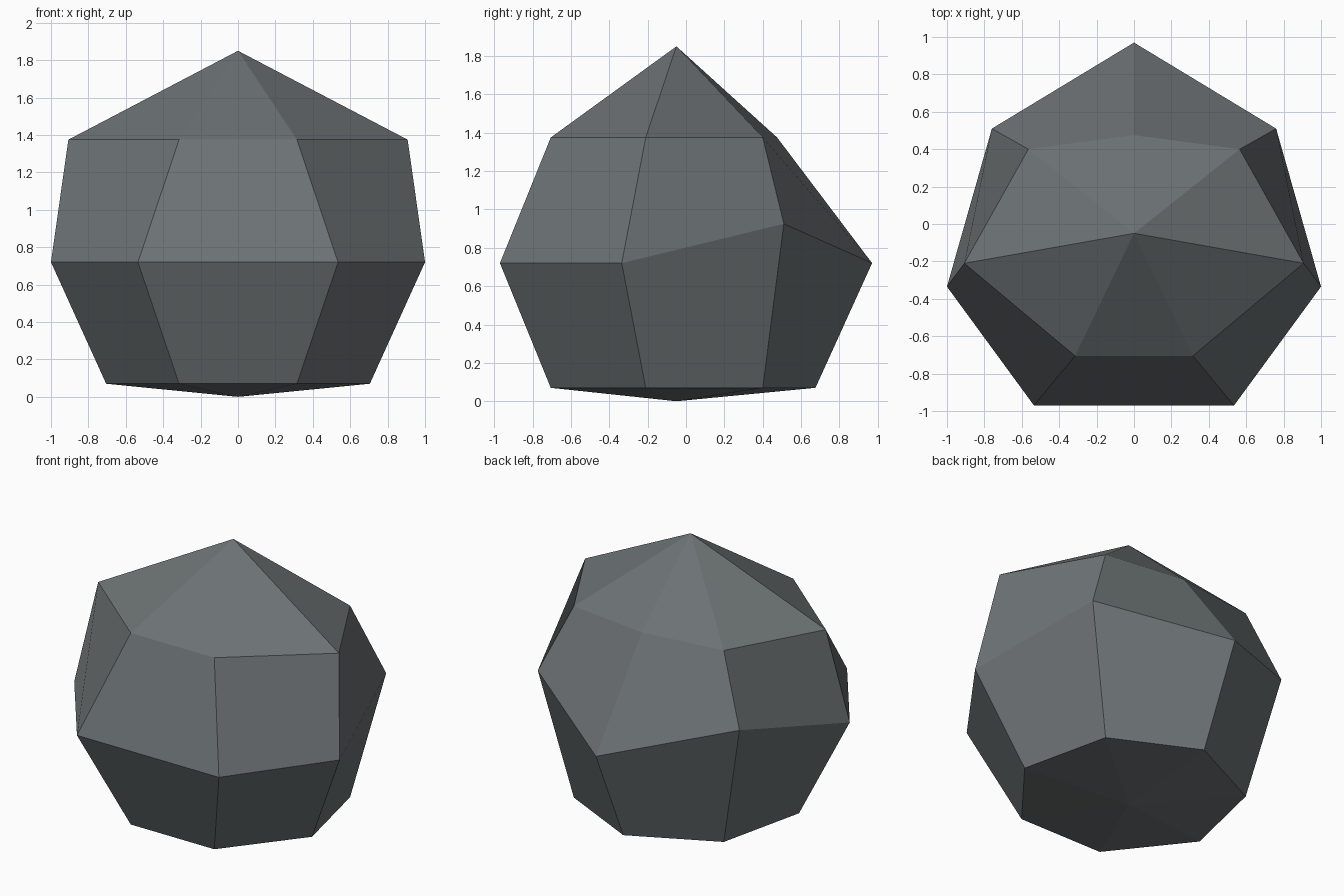
import bpy, bmesh

if "Cube" in bpy.data.objects:
    bpy.data.objects.remove(bpy.data.objects["Cube"])

# right half of each seven-sided ring, from back to front centre
lower = [(0, .675, .07), (.565, .40, .07), (.705, -.21, .07), (.315, -.705, .07), (0, -.705, .07)]
middle = [(0, .97, .72), (.76, .51, .925), (1, -.335, .72), (.535, -.97, .72), (0, -.97, .72)]
upper = [(0, .475, 1.375), (.565, .40, 1.375), (.907, -.21, 1.375), (.315, -.705, 1.375), (0, -.705, 1.375)]

bm = bmesh.new()
rings = [[bm.verts.new(p) for p in ring] for ring in (lower, middle, upper)]
base = bm.verts.new((0, -.05, 0))
peak = bm.verts.new((0, -.05, 1.85))

# side bands, with the corner order chosen so each bent quad bulges outwards
flipped = {(0, 0), (1, 2)}
for b in range(2):
    low, high = rings[b], rings[b + 1]
    for i in range(4):
        quad = [low[i], low[i + 1], high[i + 1], high[i]]
        if (b, i) in flipped:
            quad = quad[1:] + quad[:1]
        bm.faces.new(quad)

# bottom and top fans
for i in range(4):
    bm.faces.new((base, rings[0][i + 1], rings[0][i]))
    bm.faces.new((peak, rings[2][i], rings[2][i + 1]))
bmesh.ops.recalc_face_normals(bm, faces=bm.faces)
if max(bm.faces, key=lambda f: f.calc_center_median().z).normal.z < 0:
    bmesh.ops.reverse_faces(bm, faces=bm.faces)

mesh = bpy.data.meshes.new("rock")
bm.to_mesh(mesh)
bm.free()
rock = bpy.data.objects.new("rock", mesh)
bpy.context.collection.objects.link(rock)

# mirrored left half
mirror = rock.modifiers.new("mirror", 'MIRROR')
mirror.use_clip = True
mirror.merge_threshold = 0.001

# stone colour
stone = bpy.data.materials.new("stone grey")
stone.diffuse_color = (.15, .168, .174, 1)
stone.use_nodes = True
stone.node_tree.nodes["Principled BSDF"].inputs["Base Color"].default_value = stone.diffuse_color
mesh.materials.append(stone)
